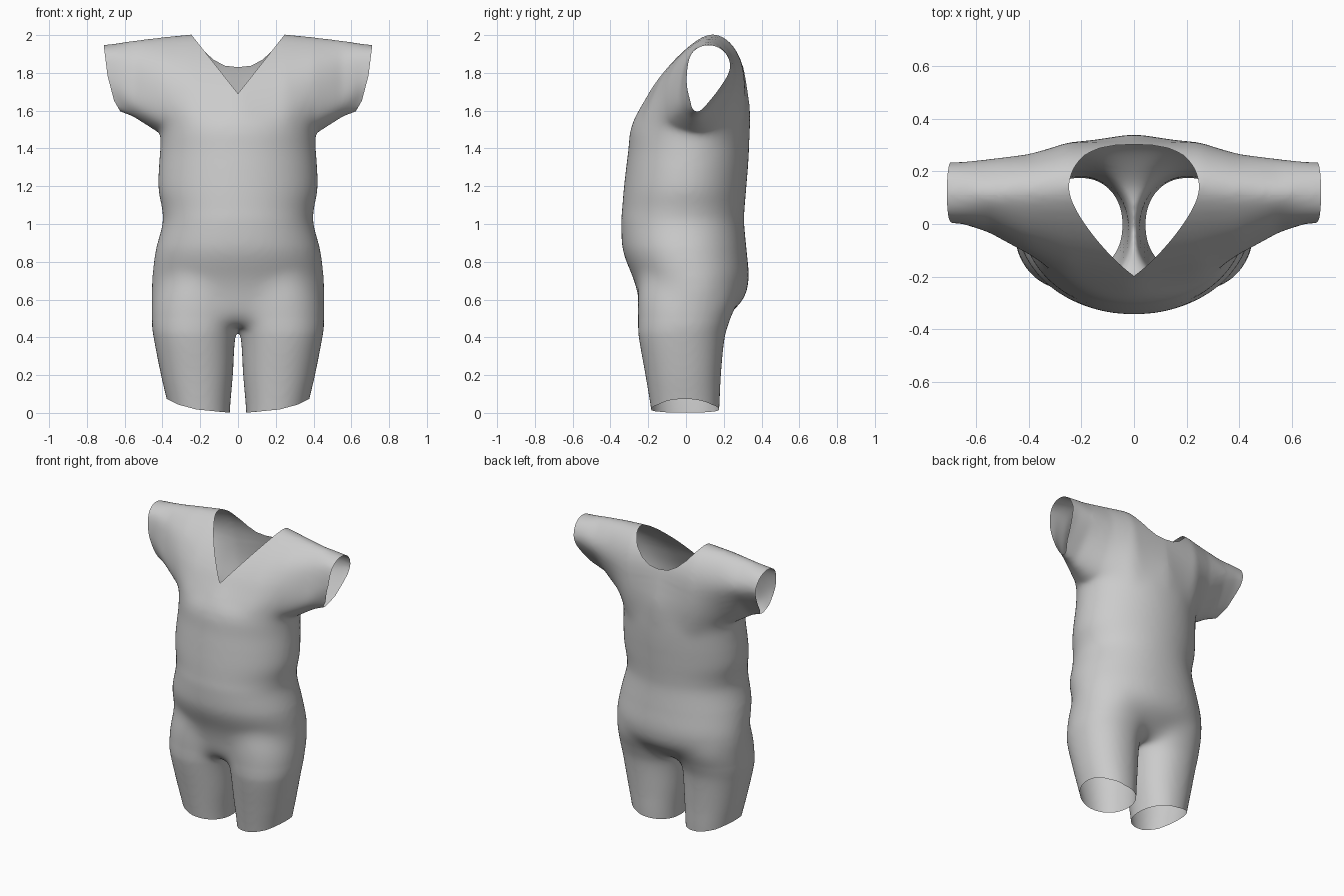
import bpy, bmesh
from math import sin, cos, pi, copysign
from mathutils import Vector

if "Cube" in bpy.data.objects:
    bpy.data.objects.remove(bpy.data.objects["Cube"])


def loft(bm, rings):
    """Closed solid through a series of equal-length rings."""
    vs = [[bm.verts.new(p) for p in r] for r in rings]
    n = len(vs[0])
    for a, b in zip(vs, vs[1:]):
        for i in range(n):
            j = (i + 1) % n
            bm.faces.new((a[i], a[j], b[j], b[i]))
    bm.faces.new(vs[0][::-1])
    bm.faces.new(vs[-1])


def spline(p0, p1, p2, p3, t):
    return 0.5 * (2 * p1 + (p2 - p0) * t + (2 * p0 - 5 * p1 + 4 * p2 - p3) * t * t
                  + (3 * p1 - p0 - 3 * p2 + p3) * t ** 3)


def smooth_rows(rows, steps=5):
    """Interpolate a table of section values along its length."""
    rows = [Vector(r) for r in rows]
    out = []
    for i in range(len(rows) - 1):
        q = [rows[max(0, min(len(rows) - 1, i + k))] for k in (-1, 0, 1, 2)]
        out += [spline(*q, s / steps) for s in range(steps)]
    return out + [rows[-1]]


def oval(z, x0, x1, y0, y1, e=2.15, n=64):
    """Rounded section between two x limits and two y limits."""
    pts = []
    for i in range(n):
        c, s = cos(2 * pi * i / n), sin(2 * pi * i / n)
        pts.append(((x0 + x1) / 2 + (x1 - x0) / 2 * copysign(abs(c) ** (2 / e), c),
                    (y0 + y1) / 2 + (y1 - y0) / 2 * copysign(abs(s) ** (2 / e), s), z))
    return pts


def closed_curve(pts, steps=5):
    pts = [Vector(p) for p in pts]
    n = len(pts)
    return [spline(pts[i - 1], pts[i], pts[(i + 1) % n], pts[(i + 2) % n], s / steps)
            for i in range(n) for s in range(steps)]


bm = bmesh.new()

# torso: z, half width, front y, back y, squareness
torso = [(0.46, 0.37, -0.18, 0.14, 2.1), (0.52, 0.445, -0.235, 0.225, 2.1), (0.60, 0.46, -0.25, 0.305, 2.1),
         (0.70, 0.458, -0.275, 0.335, 2.1), (0.85, 0.438, -0.332, 0.322, 2.1), (1.00, 0.400, -0.343, 0.308, 2.1),
         (1.08, 0.402, -0.338, 0.31, 2.05), (1.20, 0.422, -0.328, 0.32, 2.0), (1.40, 0.412, -0.305, 0.335, 2.0),
         (1.53, 0.40, -0.29, 0.335, 2.05), (1.62, 0.33, -0.21, 0.31, 2.1)]
loft(bm, [oval(z, -w, w, f, b, e) for z, w, f, b, e in smooth_rows(torso)])

# legs: z, inner x, outer x, front y, back y
leg = [(-0.08, 0.047, 0.350, -0.17, 0.17), (0.05, 0.040, 0.373, -0.19, 0.178),
       (0.20, 0.027, 0.408, -0.215, 0.185), (0.40, 0.014, 0.447, -0.25, 0.205),
       (0.50, -0.02, 0.460, -0.257, 0.238), (0.62, -0.05, 0.450, -0.257, 0.28),
       (0.76, -0.05, 0.40, -0.24, 0.26)]
for side in (1, -1):
    loft(bm, [[(side * x, y, z) for x, y, z in oval(*r)] for r in smooth_rows(leg)])

# shoulders and sleeves: sections across the body, (y, z) from the underarm round the front
yoke = [
    (0.00, [(0.02, 1.15), (-0.285, 1.45), (-0.20, 1.69), (-0.055, 1.88), (0.12, 2.005), (0.25, 1.94), (0.315, 1.77), (0.325, 1.42)]),
    (0.25, [(0.02, 1.2), (-0.22, 1.45), (-0.18, 1.67), (-0.055, 1.87), (0.12, 2.002), (0.25, 1.94), (0.31, 1.75), (0.27, 1.42)]),
    (0.40, [(0.06, 1.47), (-0.09, 1.53), (-0.11, 1.69), (-0.04, 1.87), (0.11, 1.988), (0.22, 1.93), (0.265, 1.77), (0.18, 1.54)]),
    (0.55, [(0.06, 1.565), (-0.02, 1.61), (-0.03, 1.71), (0.01, 1.88), (0.11, 1.972), (0.21, 1.91), (0.245, 1.8), (0.15, 1.65)]),
    (0.65, [(0.06, 1.60), (0.02, 1.66), (0.0, 1.76), (0.025, 1.90), (0.11, 1.955), (0.20, 1.92), (0.235, 1.82), (0.15, 1.68)]),
    (0.78, [(0.06, 1.65), (0.03, 1.70), (0.01, 1.79), (0.03, 1.90), (0.11, 1.94), (0.20, 1.91), (0.23, 1.82), (0.15, 1.70)])]
half = [(x, closed_curve(p)) for x, p in yoke]
full = [(-x, p) for x, p in half[:0:-1]] + half
loft(bm, [[(x, p.x, p.y) for p in ring] for x, ring in full])
bmesh.ops.recalc_face_normals(bm, faces=bm.faces)

# fuse the parts into one smooth skin
mesh = bpy.data.meshes.new("romper")
bm.to_mesh(mesh)
bm.free()
romper = bpy.data.objects.new("romper", mesh)
bpy.context.collection.objects.link(romper)
fuse = romper.modifiers.new("fuse", 'REMESH')
fuse.mode = 'VOXEL'
fuse.voxel_size = 0.013
relax = romper.modifiers.new("relax", 'SMOOTH')
relax.factor = 0.5
relax.iterations = 14
bpy.context.view_layer.update()
skin = bpy.data.meshes.new_from_object(romper.evaluated_get(bpy.context.evaluated_depsgraph_get()))
romper.modifiers.clear()

bm = bmesh.new()
bm.from_mesh(skin)

# relax the joins at the chest, hips and crotch, feathering the edges of each band
for k in range(50):
    f = 0.2 * k / 50
    joins = [v for v in bm.verts
             if (1.30 + f < v.co.z < 1.74 - f and abs(v.co.x) < 0.42 - f * 0.5)
             or 0.42 + f * 0.4 < v.co.z < 0.88 - f]
    bmesh.ops.smooth_vert(bm, verts=joins, factor=0.5, use_axis_x=True, use_axis_y=True, use_axis_z=True)


def slice_mesh(co, no, clear=False, zmin=-1.0):
    faces = [f for f in bm.faces if f.calc_center_median().z > zmin]
    edges = {e for f in faces for e in f.edges}
    verts = {v for f in faces for v in f.verts}
    bmesh.ops.bisect_plane(bm, geom=list(verts) + list(edges) + faces, dist=1e-5,
                           plane_co=co, plane_no=no, clear_outer=clear)


def line_plane(a, b):
    """Front-view line a-b as a plane whose normal lies to the left of a->b."""
    return Vector((a[0], 0, a[1])), Vector((a[1] - b[1], 0, b[0] - a[0])).normalized()


# keep one half, then trim the sleeve end and the leg hem
slice_mesh((0, 0, 0), (-1, 0, 0), True)
for a, b in (((0.62, 1.59), (0.66, 1.66)), ((0.65, 1.63), (0.70, 1.82)), ((0.69, 1.78), (0.71, 1.94))):
    co, no = line_plane(a, b)
    slice_mesh(co, -no, True, 1.55)
hem = [(0.035, 0.0), (0.22, 0.018), (0.32, 0.045), (0.40, 0.085)]
for a, b in zip(hem, hem[1:]):
    co, no = line_plane(a, b)
    slice_mesh(co, -no, True)

# neckline: V at the front, scoop at the back
vee = [line_plane((0, 1.69), (0.245, 2.0))]
scoop_pts = [(0, 1.83), (0.07, 1.838), (0.13, 1.87), (0.19, 1.925), (0.245, 2.0)]
scoop = [line_plane(a, b) for a, b in zip(scoop_pts, scoop_pts[1:])]
slice_mesh((0, 0.11, 0), (0, 1, 0), zmin=1.6)
for p in vee + scoop:
    slice_mesh(*p, zmin=1.6)
gone = []
for f in bm.faces:
    c = f.calc_center_median()
    if all((c - co).dot(no) > 0 for co, no in (vee if c.y < 0.11 else scoop)):
        gone.append(f)
bmesh.ops.delete(bm, geom=gone, context='FACES')
bmesh.ops.remove_doubles(bm, verts=bm.verts, dist=0.0008)

# mirror to the other side and shade
bm.to_mesh(mesh)
bm.free()
mirror = romper.modifiers.new("mirror", 'MIRROR')
mirror.merge_threshold = 0.002
bpy.context.view_layer.objects.active = romper
romper.select_set(True)
bpy.ops.object.shade_smooth()
